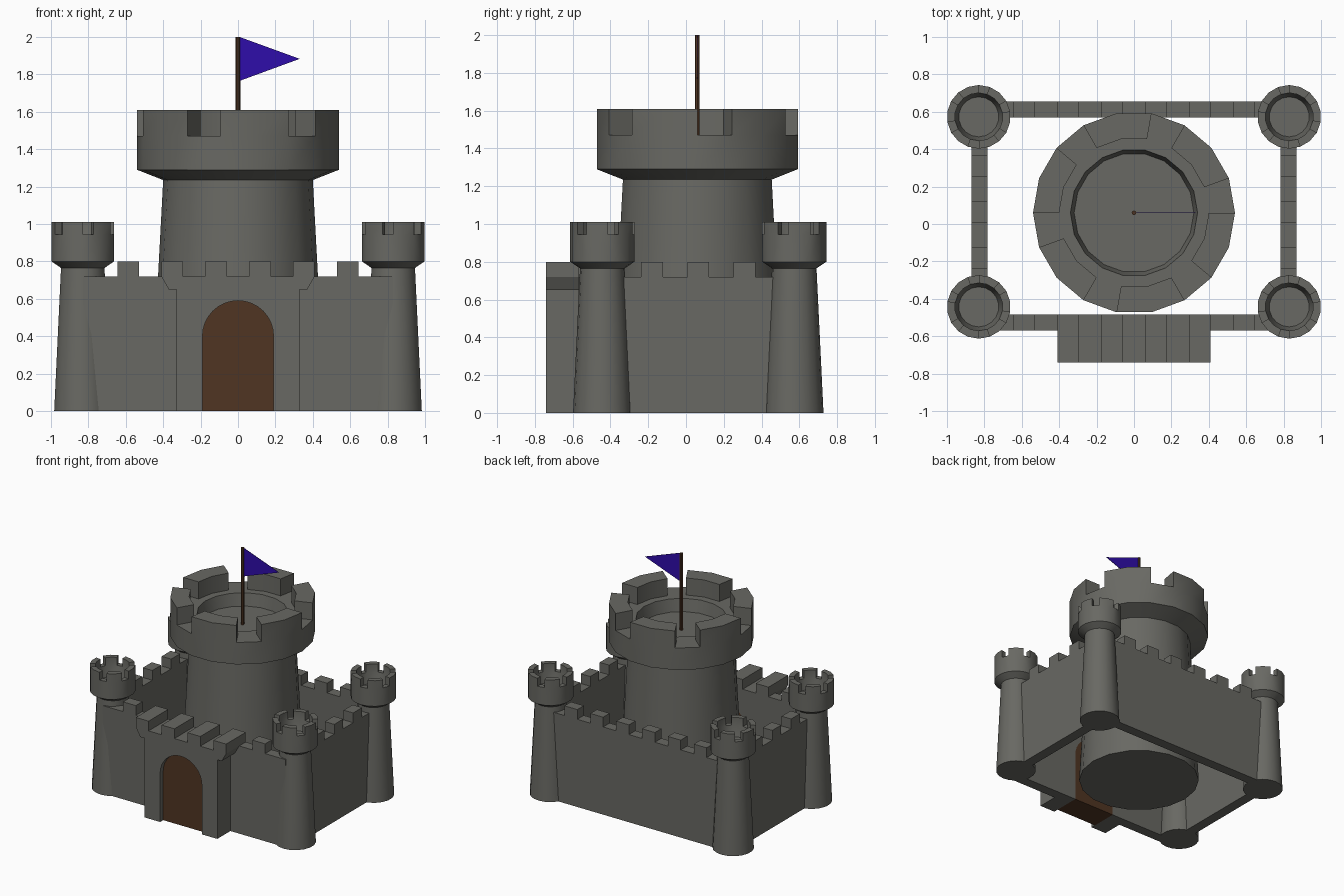
import bpy, bmesh, math
from mathutils import Vector

cube = bpy.data.objects.get("Cube")
if cube:
    bpy.data.objects.remove(cube, do_unlink=True)


def material(name, r, g, b):
    m = bpy.data.materials.new(name)
    m.use_nodes = True
    m.diffuse_color = (r, g, b, 1)
    bsdf = next(n for n in m.node_tree.nodes if n.type == "BSDF_PRINCIPLED")
    bsdf.inputs["Base Color"].default_value = (r, g, b, 1)
    return m


STONE = material("grey stone", 0.14, 0.14, 0.125)
WOOD = material("brown wood", 0.08, 0.035, 0.016)
CLOTH = material("blue cloth", 0.028, 0.004, 0.40)
SIDES = 18


def finish(name, bm, mat, smooth=False):
    bmesh.ops.recalc_face_normals(bm, faces=bm.faces)
    mesh = bpy.data.meshes.new(name)
    bm.to_mesh(mesh)
    bm.free()
    mesh.materials.append(mat)
    ob = bpy.data.objects.new(name, mesh)
    bpy.context.collection.objects.link(ob)
    if smooth:
        bpy.ops.object.select_all(action="DESELECT")
        ob.select_set(True)
        bpy.context.view_layer.objects.active = ob
        bpy.ops.object.shade_smooth_by_angle(angle=math.radians(30))
    return ob


def tower(name, profile, ledge, rise, centre, start=0.0, flip_x=1, flip_y=1):
    """Lathe a profile, then raise two of every three sectors of one ledge."""
    bm = bmesh.new()
    rings = []
    for r, z in profile:
        rings.append([bm.verts.new((centre[0] + flip_x * r * math.cos(a),
                                    centre[1] + flip_y * r * math.sin(a), z))
                      for a in (start + math.tau * i / SIDES for i in range(SIDES))])
    raised = []
    for k in range(len(rings) - 1):
        for i in range(SIDES):
            j = (i + 1) % SIDES
            f = bm.faces.new((rings[k][i], rings[k][j], rings[k + 1][j], rings[k + 1][i]))
            if k == ledge and i % 3:
                raised.append(f)
    bm.faces.new(rings[0])
    bm.faces.new(rings[-1])
    bmesh.ops.recalc_face_normals(bm, faces=bm.faces)
    top = bmesh.ops.extrude_face_region(bm, geom=raised)["geom"]
    bmesh.ops.delete(bm, geom=raised, context="FACES_ONLY")
    bmesh.ops.translate(bm, vec=(0, 0, rise),
                        verts=[v for v in top if isinstance(v, bmesh.types.BMVert)])
    return finish(name, bm, STONE, True)


def prism(name, outline, y0, y1, mat):
    """Extrude an (x, z) outline along y."""
    bm = bmesh.new()
    face = bm.faces.new([bm.verts.new((x, y0, z)) for x, z in outline])
    ext = bmesh.ops.extrude_face_region(bm, geom=[face])["geom"]
    bmesh.ops.translate(bm, vec=(0, y1 - y0, 0),
                        verts=[v for v in ext if isinstance(v, bmesh.types.BMVert)])
    return finish(name, bm, mat)


def battlement(x0, x1, centres, half=0.058, low=0.72, high=0.80):
    """Crenellated top edge, from x0 to x1."""
    pts = [(x0, low)]
    for c in centres:
        a, b = max(c - half, x0), min(c + half, x1)
        pts += [(a, low), (a, high), (b, high), (b, low)]
    pts.append((x1, low))
    return [p for i, p in enumerate(pts) if i == 0 or p != pts[i - 1]]


# Keep with its overhanging crown
KEEP_Y = 0.06
tower("keep", [(0.466, 0), (0.40, 1.235), (0.54, 1.29), (0.54, 1.47), (0.40, 1.47),
               (0.34, 1.47), (0.32, 1.37)], 3, 0.14, (0, KEEP_Y))

# Corner towers, mirrored in x and y
small = [(0.155, 0), (0.118, 0.765), (0.17, 0.80), (0.17, 0.945), (0.128, 0.945),
         (0.107, 0.86)]
for sx, side in ((-1, "right"), (1, "left")):
    for sy, end, y in ((1, "front", -0.443), (-1, "back", 0.573)):
        tower(f"{end}_{side}_tower", small, 3, 0.065, (sx * 0.83, y),
              math.radians(30), -sx, sy)

# Front and back walls
STEP = 0.235
spots = [STEP * (i + 0.5) for i in range(-3, 3)]
wall = [(-0.83, 0)] + battlement(-0.83, 0.83, spots) + [(0.83, 0)]
prism("back_wall", wall, 0.57, 0.655, STONE)
prism("front_wall_right", [(-0.83, 0)] + battlement(-0.83, -0.32, spots[:1]) + [(-0.32, 0)],
      -0.57, -0.485, STONE)
prism("front_wall_left", [(0.32, 0)] + battlement(0.32, 0.83, spots[-1:]) + [(0.83, 0)],
      -0.57, -0.485, STONE)

# Side walls, made like the others and turned a quarter
side_wall = [(-0.51, 0)] + battlement(-0.51, 0.51, [-0.245, 0, 0.245]) + [(0.51, 0)]
for sx, side in ((-1, "right"), (1, "left")):
    ob = prism(f"{side}_wall", side_wall, -0.043, 0.043, STONE)
    ob.rotation_euler.z = math.pi / 2
    ob.location = (sx * 0.827, 0.065, 0)

# Gatehouse with corbelled sides and an arched doorway
arch = [(0.19 * math.cos(a), 0.40 + 0.19 * math.sin(a))
        for a in (math.pi * i / 16 for i in range(17))]
gate = ([(-0.33, 0), (-0.33, 0.65), (-0.37, 0.65)] + battlement(-0.41, 0.41, spots[1:-1])
        + [(0.37, 0.65), (0.33, 0.65), (0.33, 0), (0.19, 0)] + arch + [(-0.19, 0)])
prism("gatehouse", gate, -0.74, -0.485, STONE)
prism("door", [(0.19, 0)] + arch + [(-0.19, 0)], -0.70, -0.485, WOOD)

# Flagpole and pennant
bm = bmesh.new()
bmesh.ops.create_cone(bm, cap_ends=True, segments=8, radius1=0.0125, radius2=0.0125, depth=0.63)
bmesh.ops.translate(bm, verts=bm.verts, vec=Vector((0, KEEP_Y, 1.685)))
finish("flagpole", bm, WOOD)
prism("pennant", [(0.008, 1.765), (0.33, 1.883), (0.008, 2.0)],
      KEEP_Y - 0.002, KEEP_Y + 0.002, CLOTH)
